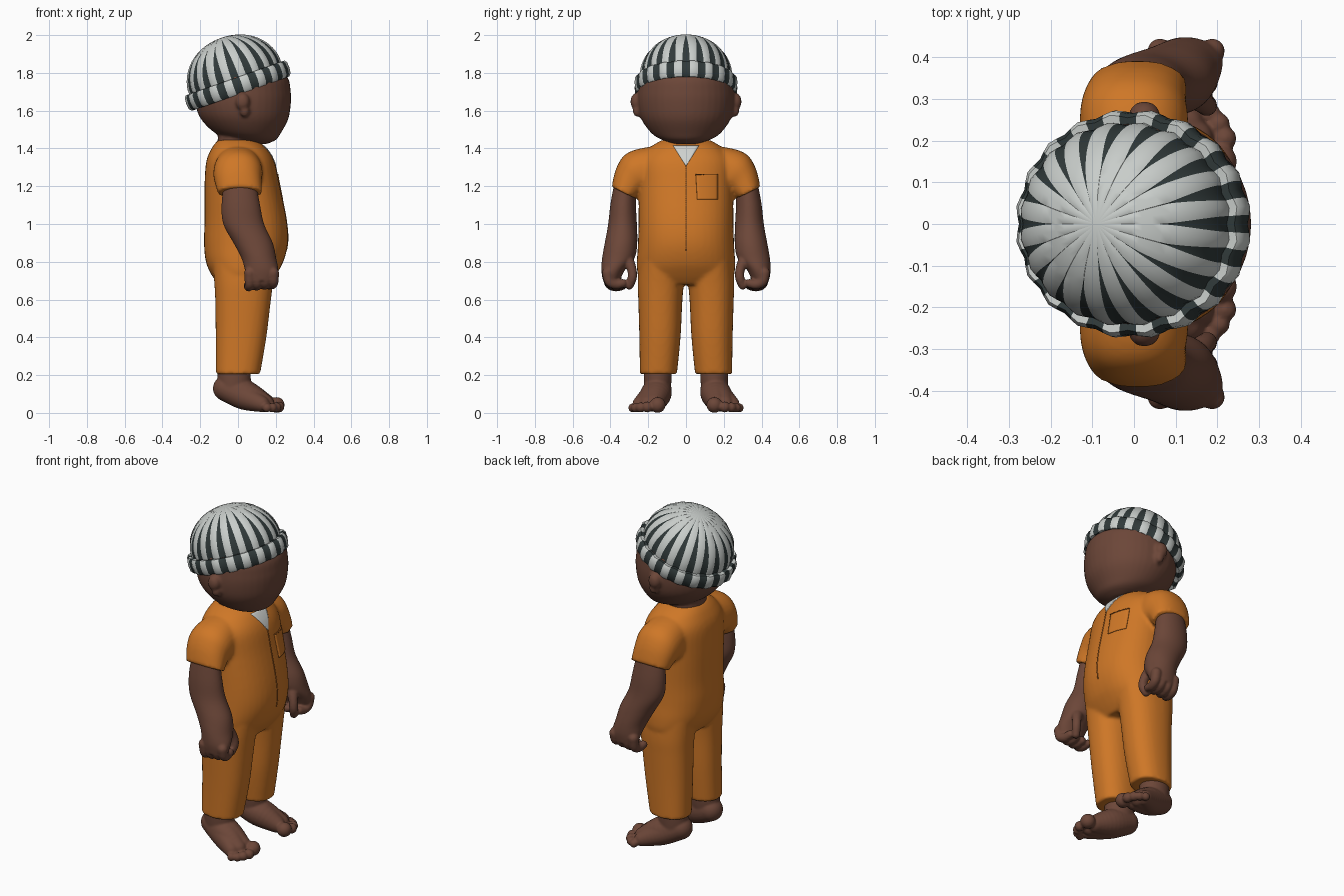
import bpy, bmesh, math, random
from mathutils import Vector, Matrix
from mathutils.bvhtree import BVHTree

if "Cube" in bpy.data.objects:
    bpy.data.objects.remove(bpy.data.objects["Cube"])

random.seed(4)


def material(name, rgb):
    m = bpy.data.materials.new(name)
    m.diffuse_color = (*rgb, 1)
    m.use_nodes = True
    m.node_tree.nodes["Principled BSDF"].inputs["Base Color"].default_value = m.diffuse_color
    return m


SKIN = material("brown skin", (0.150, 0.062, 0.040))
ORANGE = material("orange cloth", (0.62, 0.185, 0.020))
SEAM = material("dark orange seam", (0.30, 0.085, 0.010))
WHITE = material("white cloth", (0.62, 0.64, 0.62))
LIGHT = material("light grey knit", (0.58, 0.61, 0.59))
DARK = material("dark grey knit", (0.030, 0.042, 0.042))


def to_object(name, bm, mats):
    bmesh.ops.recalc_face_normals(bm, faces=bm.faces)
    me = bpy.data.meshes.new(name)
    bm.to_mesh(me)
    bm.free()
    for m in mats:
        me.materials.append(m)
    me.polygons.foreach_set("use_smooth", [True] * len(me.polygons))
    ob = bpy.data.objects.new(name, me)
    bpy.context.collection.objects.link(ob)
    return ob


def fuse(ob, voxel, rounds):
    r = ob.modifiers.new("fuse", 'REMESH')
    r.mode = 'VOXEL'
    r.voxel_size = voxel
    r.use_smooth_shade = True
    s = ob.modifiers.new("soften", 'SMOOTH')
    s.factor = 0.5
    s.iterations = rounds
    return ob


def spline(pts, steps):
    # smooth in-between values for lists of tuples
    out = []
    for i in range(len(pts) - 1):
        a, b, c, d = (pts[max(i - 1, 0)], pts[i], pts[i + 1], pts[min(i + 2, len(pts) - 1)])
        for k in range(steps):
            t = k / steps
            out.append([0.5 * (2 * q + (r - p) * t + (2 * p - 5 * q + 4 * r - s) * t * t
                               + (3 * q - p - 3 * r + s) * t ** 3)
                        for p, q, r, s in zip(a, b, c, d)])
    return out + [list(pts[-1])]


def loft(bm, rings, side=1, power=2.0, n=40, steps=5):
    # ring = x, y, z, radius x, radius y, tilt in degrees about x
    loops = []
    for x, y, z, rx, ry, tilt in spline(rings, steps):
        t = math.radians(tilt)
        loop = []
        for k in range(n):
            a = 2 * math.pi * k / n
            c, s = math.cos(a), math.sin(a)
            u = math.copysign(abs(c) ** (2 / power), c) * rx
            v = math.copysign(abs(s) ** (2 / power), s) * ry
            loop.append(bm.verts.new((x + u, side * (y + v * math.cos(t)), z + v * math.sin(t))))
        loops.append(loop)
    for p, q in zip(loops, loops[1:]):
        for k in range(n):
            bm.faces.new((p[k], p[(k + 1) % n], q[(k + 1) % n], q[k]))
    bm.faces.new(loops[0])
    bm.faces.new(loops[-1])


def ball(bm, x, y, z, r, scale=(1, 1, 1)):
    m = Matrix.Translation((x, y, z)) @ Matrix.Diagonal((*scale, 1))
    bmesh.ops.create_icosphere(bm, subdivisions=3, radius=r, matrix=m)


def sausage(bm, pts, side=1):
    # chain of balls along a path: x, y, z, radius
    for x, y, z, r in spline(pts, 6):
        ball(bm, x, side * y, z, r)


# jumpsuit: torso, trouser legs and short sleeves fused together
bm = bmesh.new()
loft(bm, [(0.03, 0, 0.68, 0.13, 0.22, 0), (0.03, 0, 0.73, 0.17, 0.255, 0),
          (0.035, 0, 0.80, 0.205, 0.26, 0), (0.042, 0, 0.90, 0.222, 0.254, 0),
          (0.04, 0, 1.02, 0.217, 0.251, 0), (0.022, 0, 1.20, 0.199, 0.25, 0),
          (0.012, 0, 1.33, 0.180, 0.245, 0), (0.005, 0, 1.405, 0.142, 0.19, 0),
          (-0.005, 0, 1.445, 0.10, 0.125, 0)], power=2.3)
for s in (1, -1):
    loft(bm, [(0.035, 0.13, 0.80, 0.17, 0.12, 0), (0.03, 0.134, 0.68, 0.155, 0.121, 0),
              (0.026, 0.136, 0.58, 0.146, 0.116, 0), (0.016, 0.138, 0.40, 0.134, 0.109, 0),
              (0, 0.146, 0.205, 0.117, 0.098, 0)], s, 2.3)
    loft(bm, [(0, 0.14, 1.30, 0.12, 0.115, 80), (0, 0.24, 1.27, 0.13, 0.127, 60),
              (0, 0.29, 1.235, 0.125, 0.102, 42), (0.01, 0.33, 1.165, 0.117, 0.071, 26)], s, 2.2)
suit = fuse(to_object("jumpsuit", bm, [ORANGE]), 0.011, 4)

# head with ears and neck
bm = bmesh.new()
loft(bm, [(0.11, 0, 1.423, 0.04, 0.05, 0), (0.09, 0, 1.445, 0.11, 0.125, 0),
          (0.054, 0, 1.48, 0.172, 0.182, 0), (0.036, 0, 1.55, 0.228, 0.234, 0),
          (0.028, 0, 1.62, 0.25, 0.254, 0), (0.027, 0, 1.70, 0.252, 0.255, 0),
          (0.022, 0, 1.79, 0.232, 0.235, 0), (0, 0, 1.88, 0.13, 0.15, 0)])
loft(bm, [(-0.01, 0, 1.36, 0.10, 0.12, 0), (-0.01, 0, 1.43, 0.098, 0.12, 0),
          (-0.005, 0, 1.56, 0.10, 0.11, 0)])
for s in (1, -1):
    ball(bm, 0.025, s * 0.262, 1.648, 0.034, (1.1, 0.95, 1.35))
    ball(bm, 0.035, s * 0.257, 1.60, 0.026, (1, 0.95, 1.3))
fuse(to_object("head", bm, [SKIN]), 0.009, 3)

# arms with curled hands
for s, label in ((1, "left"), (-1, "right")):
    bm = bmesh.new()
    loft(bm, [(0.01, 0.32, 1.22, 0.085, 0.058, 20), (0.015, 0.332, 1.10, 0.102, 0.068, 8),
              (0.03, 0.336, 1.0, 0.108, 0.076, 0), (0.08, 0.344, 0.90, 0.104, 0.086, 0),
              (0.11, 0.358, 0.82, 0.092, 0.086, 0), (0.125, 0.386, 0.755, 0.088, 0.062, 0),
              (0.125, 0.395, 0.70, 0.075, 0.045, 0)], s)
    for i in range(4):
        x = 0.062 + 0.042 * i
        z = 0.66 + 0.004 * i
        sausage(bm, [(x, 0.415, 0.74, 0.03), (x, 0.405, z + 0.025, 0.027),
                     (x - 0.005, 0.372, z + 0.008, 0.025), (x - 0.01, 0.335, z + 0.014, 0.023)], s)
    sausage(bm, [(0.13, 0.33, 0.83, 0.045), (0.165, 0.292, 0.775, 0.027),
                 (0.175, 0.284, 0.72, 0.025), (0.165, 0.30, 0.675, 0.023)], s)
    fuse(to_object(label + "_arm", bm, [SKIN]), 0.0065, 3)

    # bare foot with toes
    bm = bmesh.new()
    loft(bm, [(-0.02, 0.15, 0.27, 0.085, 0.072, 0), (-0.02, 0.15, 0.19, 0.088, 0.074, 0),
              (-0.02, 0.152, 0.11, 0.085, 0.070, 0)], s)
    heel = (-0.065, 0.145, 0.13, 0.068)
    sausage(bm, [heel, (0.03, 0.155, 0.10, 0.078), (0.14, 0.165, 0.055, 0.05)], s)
    sausage(bm, [heel, (0.03, 0.18, 0.085, 0.068), (0.125, 0.24, 0.047, 0.043)], s)
    sausage(bm, [heel, (0.04, 0.17, 0.095, 0.074), (0.145, 0.205, 0.05, 0.046)], s)
    for x, y, z, r in ((0.205, 0.15, 0.042, 0.042), (0.217, 0.205, 0.031, 0.029),
                       (0.203, 0.24, 0.029, 0.027), (0.182, 0.266, 0.027, 0.025),
                       (0.153, 0.282, 0.027, 0.024)):
        ball(bm, x, s * y, z, r)
    fuse(to_object(label + "_foot", bm, [SKIN]), 0.0065, 3)

# thin cloth details draped on the chest
bpy.context.view_layer.update()
surface = BVHTree.FromObject(suit, bpy.context.evaluated_depsgraph_get())


def drape(name, mat, z0, z1, edges, lift, nu=8, nv=16):
    bm = bmesh.new()
    rows = []
    for i in range(nv + 1):
        z = z0 + (z1 - z0) * i / nv
        y0, y1 = edges(i / nv)
        row = []
        for j in range(nu + 1):
            y = y0 + (y1 - y0) * j / nu
            hit = surface.ray_cast(Vector((1, y, z)), Vector((-1, 0, 0)))[0]
            row.append(bm.verts.new(((hit.x if hit else 0.1) + lift, y, z)))
        rows.append(row)
    for p, q in zip(rows, rows[1:]):
        for j in range(nu):
            bm.faces.new((p[j], p[j + 1], q[j + 1], q[j]))
    for f in bm.faces:
        f.normal_update()
    ob = to_object(name, bm, [mat])
    if ob.data.polygons[0].normal.x < 0:
        ob.data.flip_normals()
    sol = ob.modifiers.new("thickness", 'SOLIDIFY')
    sol.thickness = 0.009
    sol.offset = -1


drape("undershirt_neck", WHITE, 1.31, 1.415, lambda t: (-0.002 - 0.066 * t, 0.002 + 0.066 * t), 0.004)
drape("front_seam", SEAM, 0.86, 1.31, lambda t: (-0.003, 0.003), 0.002, 1, 40)
drape("chest_pocket", ORANGE, 1.13, 1.265, lambda t: (0.06 - 0.008 * t, 0.17), 0.007)
drape("pocket_edge", SEAM, 1.261, 1.266, lambda t: (0.052, 0.17), 0.0085, 8, 1)

# knitted hat: turned profile with tapering stripes
bm = bmesh.new()
STRIPES = 20
profile = [(0.235, 0.05, 0), (0.245, 0.005, 0), (0.272, 0.0, 0), (0.284, 0.014, 0), (0.288, 0.045, 0),
           (0.286, 0.075, 0), (0.276, 0.088, 0), (0.256, 0.086, 0)]
for i in range(1, 17):
    e = math.radians(88) * i / 16
    profile.append((0.258 * math.cos(e) ** 0.95, 0.09 + 0.223 * math.sin(e), i / 16))
reach = [random.uniform(0.55, 0.86) for _ in range(STRIPES)]
place = Matrix.Translation((0.014, 0, 1.69)) @ Matrix.Rotation(math.radians(-19.4), 4, 'Y')
loops, widths = [], []
for r, w, t in profile:
    width = [max(0.02, 0.5 * (1 - (t / L) ** 2)) for L in reach]
    loop = []
    for k in range(STRIPES):
        f = width[k]
        rib = 0.005 * (1 - t)
        for u, dr in ((-f / 2, 0), (0, -rib), (f / 2, 0), (0.5, rib)):
            a = 2 * math.pi * (k + u) / STRIPES
            loop.append(bm.verts.new(place @ Vector(((r + dr) * math.cos(a),
                                                     0.94 * (r + dr) * math.sin(a), w))))
    loops.append(loop)
    widths.append(width)
n = STRIPES * 4
for p, q, width in zip(loops, loops[1:], widths):
    for k in range(n):
        f = bm.faces.new((p[k], p[(k + 1) % n], q[(k + 1) % n], q[k]))
        f.material_index = 1 if k % 4 < 2 and width[k // 4] > 0.021 else 0
bm.faces.new(loops[-1])
hat = to_object("knitted_hat", bm, [LIGHT, DARK])
bpy.context.view_layer.objects.active = hat
hat.select_set(True)
bpy.ops.object.shade_smooth_by_angle(angle=math.radians(45))
